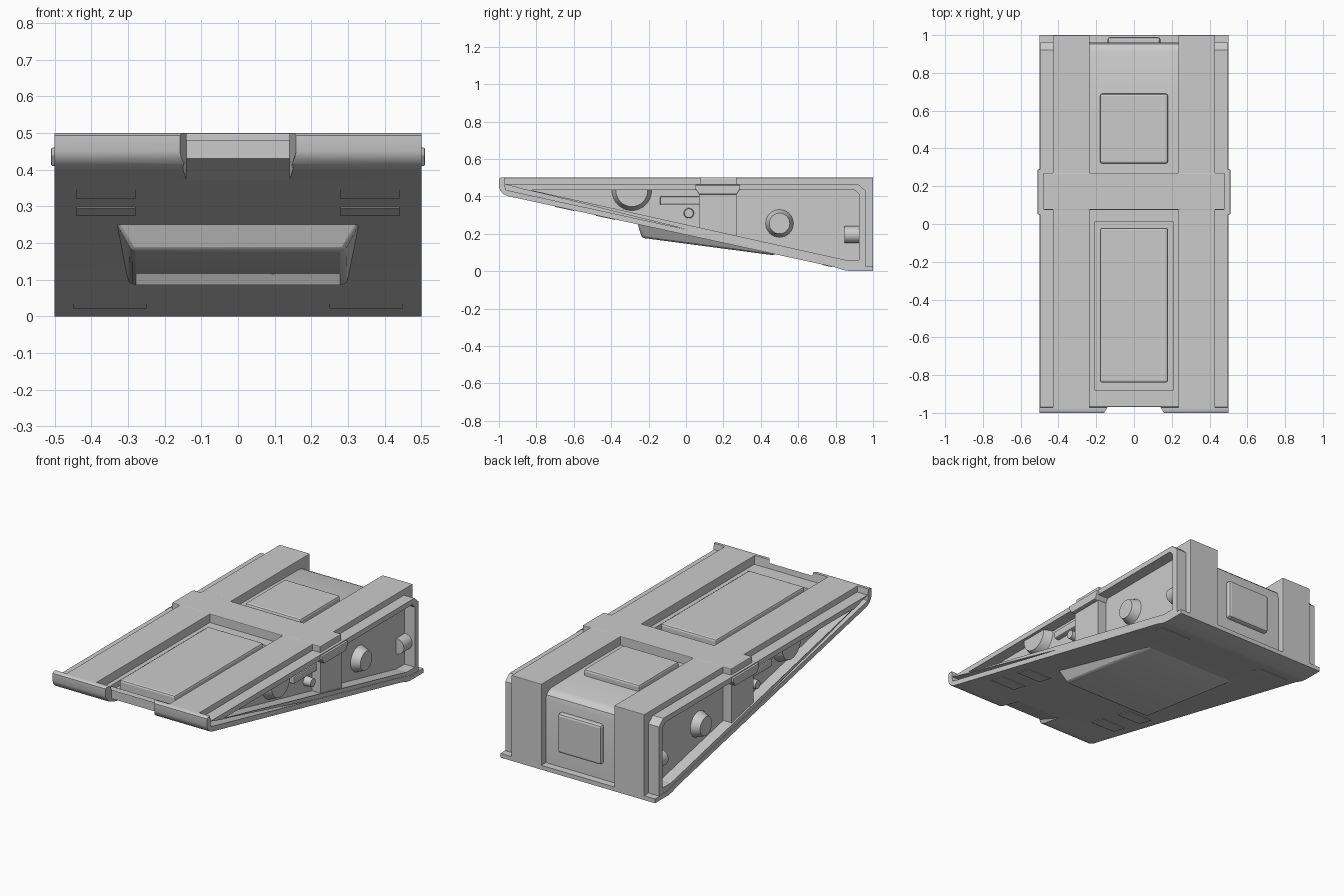
import bpy, bmesh, math
from mathutils import Matrix, Vector

if "Cube" in bpy.data.objects:
    bpy.data.objects.remove(bpy.data.objects["Cube"])


def finish(bm, name, bevel=0, smooth=False):
    bmesh.ops.recalc_face_normals(bm, faces=bm.faces)
    me = bpy.data.meshes.new(name)
    bm.to_mesh(me)
    bm.free()
    ob = bpy.data.objects.new(name, me)
    bpy.context.collection.objects.link(ob)
    if bevel:
        m = ob.modifiers.new("bevel", 'BEVEL')
        m.width, m.segments, m.limit_method = bevel, 2, 'ANGLE'
    if smooth:
        bpy.ops.object.select_all(action='DESELECT')
        ob.select_set(True)
        bpy.context.view_layer.objects.active = ob
        bpy.ops.object.shade_smooth_by_angle(angle=math.radians(35))
    return ob


def loft(name, a, b, **kw):
    """Closed solid between two matching outlines."""
    bm = bmesh.new()
    va, vb = [bm.verts.new(p) for p in a], [bm.verts.new(p) for p in b]
    bm.faces.new(va)
    bm.faces.new(vb)
    for i in range(len(a)):
        j = (i + 1) % len(a)
        bm.faces.new((va[i], va[j], vb[j], vb[i]))
    return finish(bm, name, **kw)


def prism(name, pts, x0, x1, **kw):
    """Side (y, z) profile extruded across x."""
    return loft(name, [(x0, y, z) for y, z in pts], [(x1, y, z) for y, z in pts], **kw)


def box(name, x0, x1, y0, y1, z0, z1, **kw):
    return prism(name, [(y0, z0), (y1, z0), (y1, z1), (y0, z1)], x0, x1, **kw)


def ring(name, outer, inner, x0, x1):
    """Frame extruded across x."""
    bm = bmesh.new()
    loops = [[bm.verts.new((x, y, z)) for y, z in pts]
             for x, pts in ((x0, outer), (x1, outer), (x1, inner), (x0, inner))]
    n = len(outer)
    for k in range(4):
        a, b = loops[k], loops[(k + 1) % 4]
        for i in range(n):
            bm.faces.new((a[i], a[(i + 1) % n], b[(i + 1) % n], b[i]))
    return finish(bm, name)


def boss(name, s, y, z, r1, r2, x0, x1, cut=None):
    """Tapered round boss pointing sideways, optionally cut off above a height."""
    bm = bmesh.new()
    mat = Matrix.Translation((s * (x0 + x1) / 2, y, z)) @ Matrix.Rotation(s * math.pi / 2, 4, 'Y')
    bmesh.ops.create_cone(bm, cap_ends=True, segments=32, radius1=r1, radius2=r2,
                          depth=x1 - x0, matrix=mat)
    if cut:
        bmesh.ops.bisect_plane(bm, geom=bm.verts[:] + bm.edges[:] + bm.faces[:],
                               plane_co=(0, 0, cut), plane_no=(0, 0, 1), clear_outer=True)
        bmesh.ops.holes_fill(bm, edges=[e for e in bm.edges if e.is_boundary])
    return finish(bm, name, smooth=True)


def cut(ob, cutter):
    m = ob.modifiers.new("cut", 'BOOLEAN')
    m.operation, m.object, m.solver = 'DIFFERENCE', cutter, 'EXACT'
    cutter.hide_render = True
    cutter.hide_set(True)


def under(y):
    return 0.39 - (y + 0.9) * 0.2176


# Bottom skin with the curled front lip and its centre notch
skin = prism("bottom_skin", [(-.972, .5), (-.99, .5), (-1, .493), (-1, .45), (-.993, .43), (-.975, .411),
                             (-.945, .399), (-.9, .39), (.8, .02), (.84, .006), (.88, 0), (1, 0),
                             (1, .025), (.88, .028), (.82, .045), (-.9, .42), (-.965, .435)],
             -.5, .5, smooth=True)
notch = [(-1.1, .6, .22), (-.97, .6, .14), (-.97, .43, .14), (-.77, .355, .14), (-1.1, .3, .22)]
cut(skin, loft("notch_cutter", [(-w, y, z) for y, z, w in notch], [(w, y, z) for y, z, w in notch]))

# Centre panel with rounded rear edge and sunken tray
core = prism("centre_panel", [(-.97, .45), (-.965, .433), (.8, .035), (.96, .02), (.96, .39), (.953, .42),
                              (.935, .436), (.91, .445), (.53, .45)], -.3, .3, smooth=True)
cut(core, box("tray_cutter", -.21, .21, -.88, .01, .42, .6))

# Raised pads
box("front_top_pad", -.18, .18, -.84, -.02, .40, .48, bevel=.012)
box("rear_top_pad", -.18, .18, .32, .69, .42, .485, bevel=.012)
box("rear_wall_pad", -.14, .14, .94, .99, .12, .35, bevel=.014)

# Cross bar over the rails
box("cross_bar", -.48, .48, .075, .27, .42, .5005, bevel=.004)

# Underside bulge
loft("underside_bulge",
     [(-.34, -.265, .27), (.34, -.265, .27), (.31, .52, .1), (-.31, .52, .1)],
     [(-.29, -.235, .178), (.29, -.235, .178), (.29, .46, .086), (-.29, .46, .086)],
     bevel=.012, smooth=True)

outer = [(-.97, .465), (.92, .465), (.96, .43), (.96, .015), (.84, .015)]
inner = [(-.86, .435), (.90, .435), (.925, .41), (.925, .06), (.85, .06)]
for s, side in ((-1, "left"), (1, "right")):
    # Long rail and side frame
    prism(side + "_rail", [(-.975, .5), (-.975, .43), (.82, .03), (1, .02), (1, .5)],
          s * .235, s * .43, bevel=.003)
    ring(side + "_side_frame", outer, inner, s * .42, s * .497)
    # Clamp and pillar under the cross bar
    prism(side + "_clamp", [(.05, .44), (.07, .41), (.27, .41), (.29, .44), (.29, .46), (.05, .46)],
          s * .42, s * .51, bevel=.004)
    prism(side + "_pillar", [(.07, .225), (.27, .185), (.27, .42), (.07, .42)], s * .42, s * .485)
    # Round side fittings
    boss(side + "_front_boss", s, -.29, .43, .11, .085, .42, .48, cut=.44)
    boss(side + "_rear_boss", s, .5, .255, .078, .055, .42, .48)
    boss(side + "_small_boss", s, .015, .31, .028, .024, .42, .475)
    box(side + "_side_bar", s * .42, s * .46, -.14, .08, .355, .4, bevel=.008)
    bm = bmesh.new()
    bmesh.ops.create_cone(bm, cap_ends=True, segments=24, radius1=.045, radius2=.045, depth=.085,
                          matrix=Matrix.Translation((s * .435, .89, .195)) @ Matrix.Rotation(math.pi / 2, 4, 'X'))
    finish(bm, side + "_rear_pin", smooth=True)
    # Thin plates on the underside
    for i, (y, x0, x1, h) in enumerate(((-.65, .28, .44, .05), (-.43, .28, .44, .05), (.755, .25, .45, .025))):
        a, b = y - h, y + h
        prism(f"{side}_under_plate_{i}", [(a, under(a) - .003), (b, under(b) - .003),
                                          (b, under(b) + .01), (a, under(a) + .01)], s * x0, s * x1)
